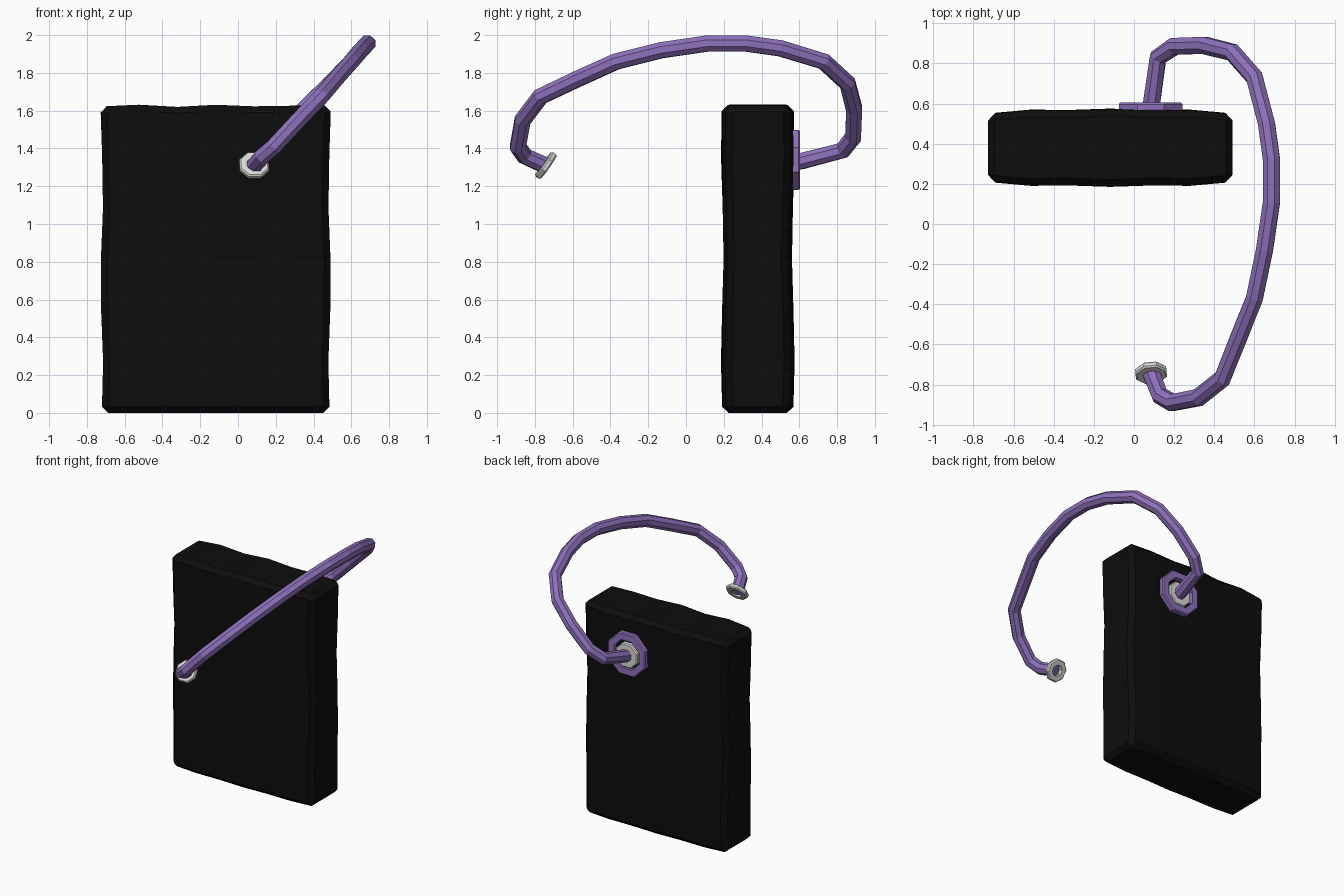
import bpy, bmesh, math
from mathutils import Vector

if "Cube" in bpy.data.objects:
    bpy.data.objects.remove(bpy.data.objects["Cube"])


def material(name, rgb):
    m = bpy.data.materials.new(name)
    m.diffuse_color = (*rgb, 1)
    m.use_nodes = True
    m.node_tree.nodes["Principled BSDF"].inputs["Base Color"].default_value = m.diffuse_color
    return m


BLACK = material("black", (0.004, 0.004, 0.004))
PURPLE = material("purple", (0.27, 0.165, 0.50))
GREY = material("light grey", (0.70, 0.70, 0.68))


def finish(bm, name, mat):
    bmesh.ops.recalc_face_normals(bm, faces=bm.faces)
    me = bpy.data.meshes.new(name)
    bm.to_mesh(me)
    bm.free()
    me.materials.append(mat)
    ob = bpy.data.objects.new(name, me)
    bpy.context.collection.objects.link(ob)
    return ob


def circle(c, u, v, r, n=8, phase=0.5):
    return [c + r * (math.cos(a) * u + math.sin(a) * v)
            for a in (2 * math.pi * (i + phase) / n for i in range(n))]


def loft(bm, rings, closed=False):
    """Skin rings of points; join the last to the first, or cap both ends."""
    vs = [[bm.verts.new(p) for p in r] for r in rings]
    n = len(vs[0])
    pairs = list(zip(vs, vs[1:])) + ([(vs[-1], vs[0])] if closed else [])
    for a, b in pairs:
        for i in range(n):
            j = (i + 1) % n
            bm.faces.new((a[i], a[j], b[j], b[i]))
    if not closed:
        bm.faces.new(vs[0])
        bm.faces.new(vs[-1])


def washer(name, centre, axis, outer, inner, thick, mat):
    axis = Vector(axis).normalized()
    u = Vector((0, 0, 1)).cross(axis).normalized()
    v = axis.cross(u)
    c, h, ch = Vector(centre), thick / 2, 0.008
    section = [(outer - ch, -h), (outer, -h + ch), (outer, h - ch),
               (outer - ch, h), (inner, h), (inner, -h)]
    bm = bmesh.new()
    loft(bm, [circle(c + axis * d, u, v, r) for r, d in section], closed=True)
    return finish(bm, name, mat)


# slab body: slightly wavy, hand-hewn block
bm = bmesh.new()
bmesh.ops.create_cube(bm, size=2)
bmesh.ops.subdivide_edges(bm, edges=bm.edges[:], cuts=5, use_grid_fill=True)
for v in bm.verts:
    x, y, z = v.co
    wide = 0.603 + 0.007 * math.cos(5.5 * z + 0.8)
    deep = (0.184 + 0.007 * math.cos(4.5 * (z + 0.65))
            + 0.004 * math.cos(7 * x) - 0.022 * max(0, abs(x) - 0.65) / 0.35)
    top = 0.006 * math.sin(8 * x + 1) if z > 0.99 else 0
    v.co = (-0.118 + x * wide, 0.38 + y * deep, 0.813 + z * 0.813 + top)
slab = finish(bm, "slab", BLACK)
bev = slab.modifiers.new("chipped edges", 'BEVEL')
bev.width = 0.033
bev.segments = 1
bev.limit_method = 'ANGLE'
bev.angle_limit = math.radians(50)

# cable: eight-sided tube swept along a tilted loop
path = [Vector(p) for p in (
    (0.085, 0.57, 1.325), (0.09, 0.62, 1.335), (0.12, 0.83, 1.39),
    (0.20, 0.885, 1.46), (0.35, 0.89, 1.61), (0.49, 0.855, 1.745),
    (0.60, 0.73, 1.86), (0.66, 0.50, 1.93), (0.685, 0.32, 1.955),
    (0.685, 0.11, 1.955), (0.65, -0.13, 1.92), (0.60, -0.37, 1.86),
    (0.52, -0.57, 1.77), (0.44, -0.77, 1.675), (0.32, -0.865, 1.55),
    (0.19, -0.89, 1.41), (0.13, -0.855, 1.36), (0.087, -0.745, 1.31))]
normal = Vector((-1.08, 0, 1)).normalized()
rings = []
for i, p in enumerate(path):
    a = (p - path[max(i - 1, 0)]).normalized()
    b = (path[min(i + 1, len(path) - 1)] - p).normalized()
    t = (a + b).normalized()
    u = (normal - t * t.dot(normal)).normalized()
    rings.append(circle(p, u, t.cross(u), 0.046))
bm = bmesh.new()
loft(bm, rings)
finish(bm, "cable", PURPLE)

# socket on the back of the slab, and collars at both cable ends
washer("socket_plate", (0.083, 0.582, 1.34), (0, 1, 0), 0.172, 0.115, 0.045, PURPLE)
washer("socket_collar", (0.085, 0.580, 1.33), (0, 1, 0), 0.098, 0.040, 0.044, GREY)
washer("end_collar", (0.085, -0.742, 1.31), (-0.08, 0.82, -0.57), 0.084, 0.042, 0.034, GREY)
